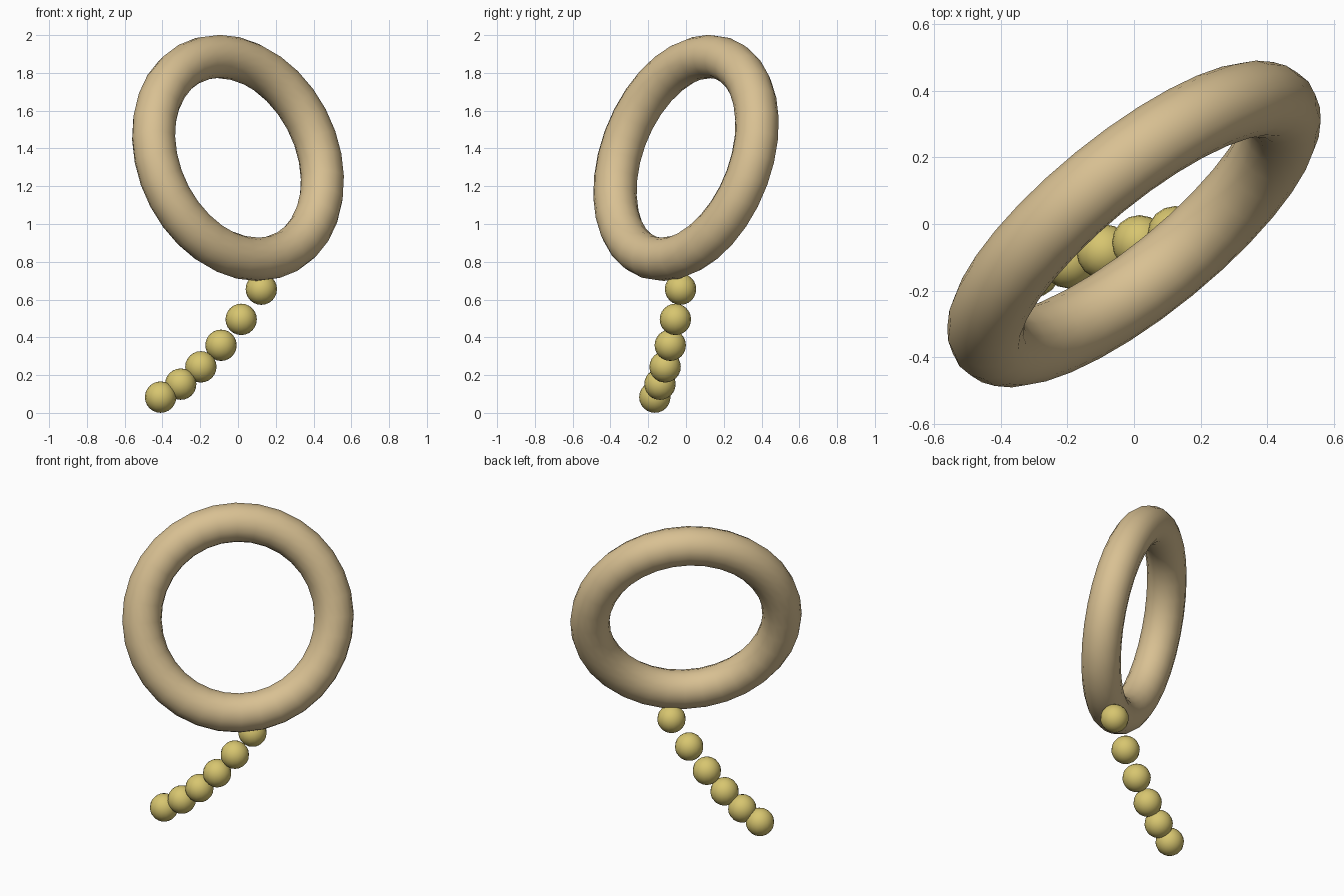
import bpy
from mathutils import Vector

if "Cube" in bpy.data.objects:
    bpy.data.objects.remove(bpy.data.objects["Cube"])


def material(name, rgb):
    m = bpy.data.materials.new(name)
    m.diffuse_color = (*rgb, 1.0)
    m.use_nodes = True
    m.node_tree.nodes["Principled BSDF"].inputs["Base Color"].default_value = m.diffuse_color
    return m


def finish(name, mat):
    ob = bpy.context.object
    ob.name = name
    ob.data.materials.append(mat)
    bpy.ops.object.shade_smooth()
    return ob


tan = material("tan", (0.69, 0.53, 0.29))
gold = material("dull_gold", (0.68, 0.56, 0.16))

# Tilted ring
axis = Vector((0.603, -0.74, 0.29))
bpy.ops.mesh.primitive_torus_add(
    major_radius=0.561, minor_radius=0.115, major_segments=32, minor_segments=16,
    location=(0, 0, 1.35), rotation=axis.to_track_quat('Z', 'Y').to_euler())
finish("ring", tan)

# Curved chain of beads, the last one seated inside the ring
for i in range(7):
    pos = (-0.41 + 0.1067 * i, -0.165 + 0.0272 * i,
           0.0835 + 0.0573 * i + 0.0114 * i * i)
    bpy.ops.mesh.primitive_uv_sphere_add(segments=16, ring_count=12,
                                         radius=0.083, location=pos)
    finish("bead_%d" % (i + 1), gold)
